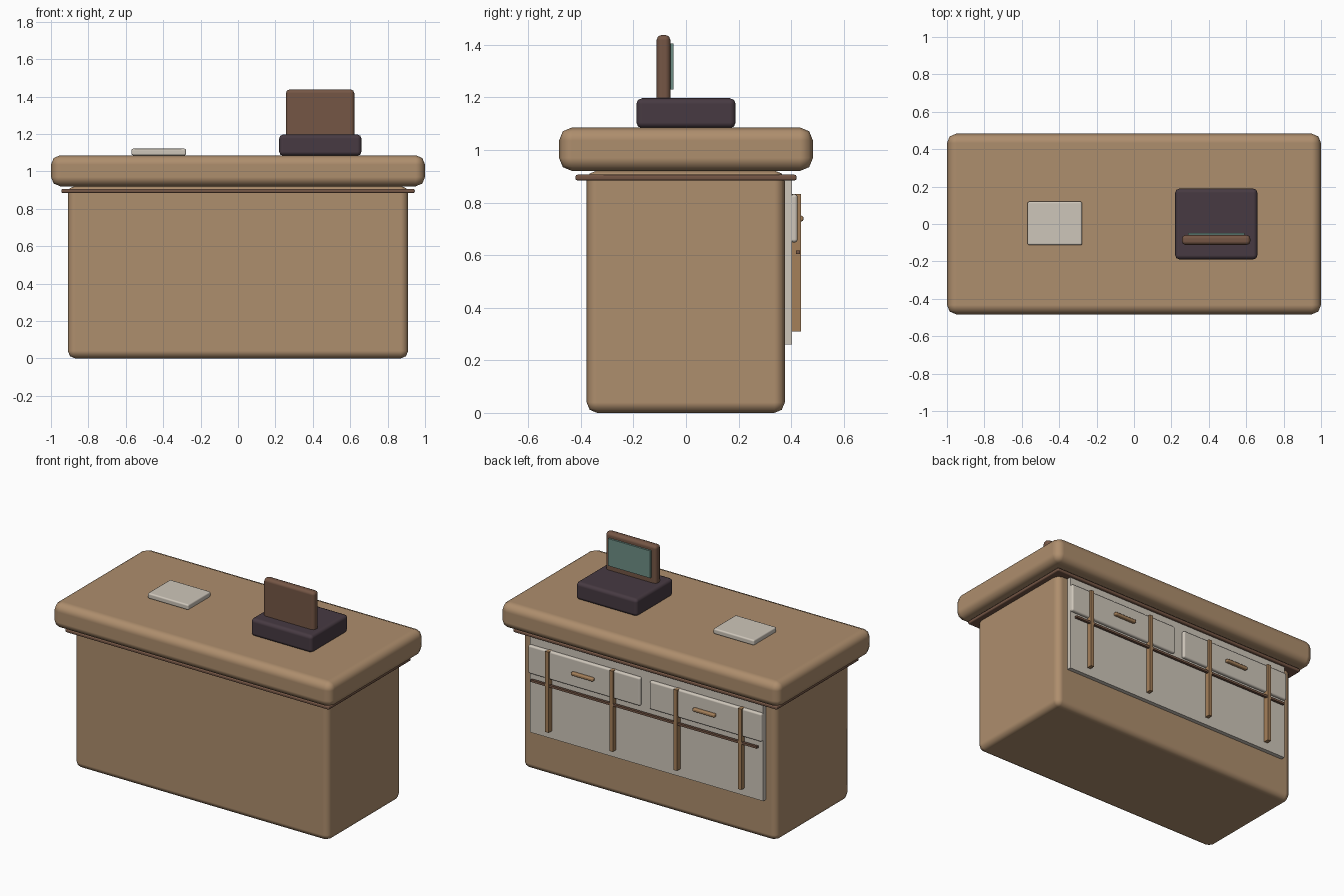
import bpy, math

if "Cube" in bpy.data.objects:
    bpy.data.objects.remove(bpy.data.objects["Cube"])


def material(name, rgb):
    """Flat colour given as sRGB 0-255, stored as linear."""
    m = bpy.data.materials.new(name)
    lin = [((c / 255 + 0.055) / 1.055) ** 2.4 for c in rgb]
    m.diffuse_color = (*lin, 1)
    m.use_nodes = True
    m.node_tree.nodes["Principled BSDF"].inputs["Base Color"].default_value = m.diffuse_color
    return m


TAN = material("tan_wood", (174, 142, 109))
BROWN = material("brown_trim", (117, 86, 69))
SLAT = material("slat_wood", (165, 128, 90))
CREAM = material("cream_panel", (206, 198, 186))
DARK = material("dark_plum", (71, 58, 66))
TEAL = material("teal_screen", (110, 143, 134))


def box(name, x, y, z, mat, bevel=0.0, segments=2):
    """Box from (min, max) ranges with an optional rounded edge."""
    bpy.ops.mesh.primitive_cube_add(size=1)
    ob = bpy.context.object
    ob.name = name
    for v in ob.data.vertices:
        for i, (lo, hi) in enumerate((x, y, z)):
            v.co[i] = lo if v.co[i] < 0 else hi
    ob.data.materials.append(mat)
    if bevel:
        mod = ob.modifiers.new("rounded", 'BEVEL')
        mod.width = bevel
        mod.segments = segments
        mod.harden_normals = True
        bpy.ops.object.shade_smooth()
    return ob


# Counter body, moulding and worktop
box("body", (-0.91, 0.91), (-0.378, 0.376), (0, 0.922), TAN, 0.04)
box("trim", (-0.945, 0.945), (-0.421, 0.421), (0.884, 0.906), BROWN, 0.008)
box("worktop", (-1, 1), (-0.483, 0.483), (0.92, 1.086), TAN, 0.05)

# Back panel with rail
box("back_panel", (-0.835, 0.835), (0.37, 0.403), (0.26, 0.895), CREAM)
box("rail", (-0.81, 0.81), (0.418, 0.434), (0.604, 0.618), BROWN)

# Drawers with handles
for side, cx in (("left", 0.435), ("right", -0.435)):
    box(side + "_drawer", (cx - 0.402, cx + 0.402), (0.396, 0.425),
        (0.648, 0.832), CREAM, 0.012)
    box(side + "_handle", (cx - 0.08, cx + 0.08), (0.42, 0.447),
        (0.728, 0.75), SLAT, 0.008)

# Vertical slats
for i in range(4):
    cx = -0.69 + 0.46 * i
    box(f"slat_{i + 1}", (cx - 0.012, cx + 0.012), (0.402, 0.437),
        (0.31, 0.832), SLAT)

# Paper pad
box("paper_pad", (-0.57, -0.277), (-0.113, 0.12), (1.085, 1.121), CREAM, 0.01)

# Till with display facing the back
box("till_base", (0.22, 0.66), (-0.189, 0.189), (1.083, 1.197), DARK, 0.022)
box("display_frame", (0.256, 0.622), (-0.112, -0.059), (1.17, 1.438), BROWN, 0.02)
box("display_screen", (0.29, 0.59), (-0.062, -0.047), (1.23, 1.406), TEAL)
